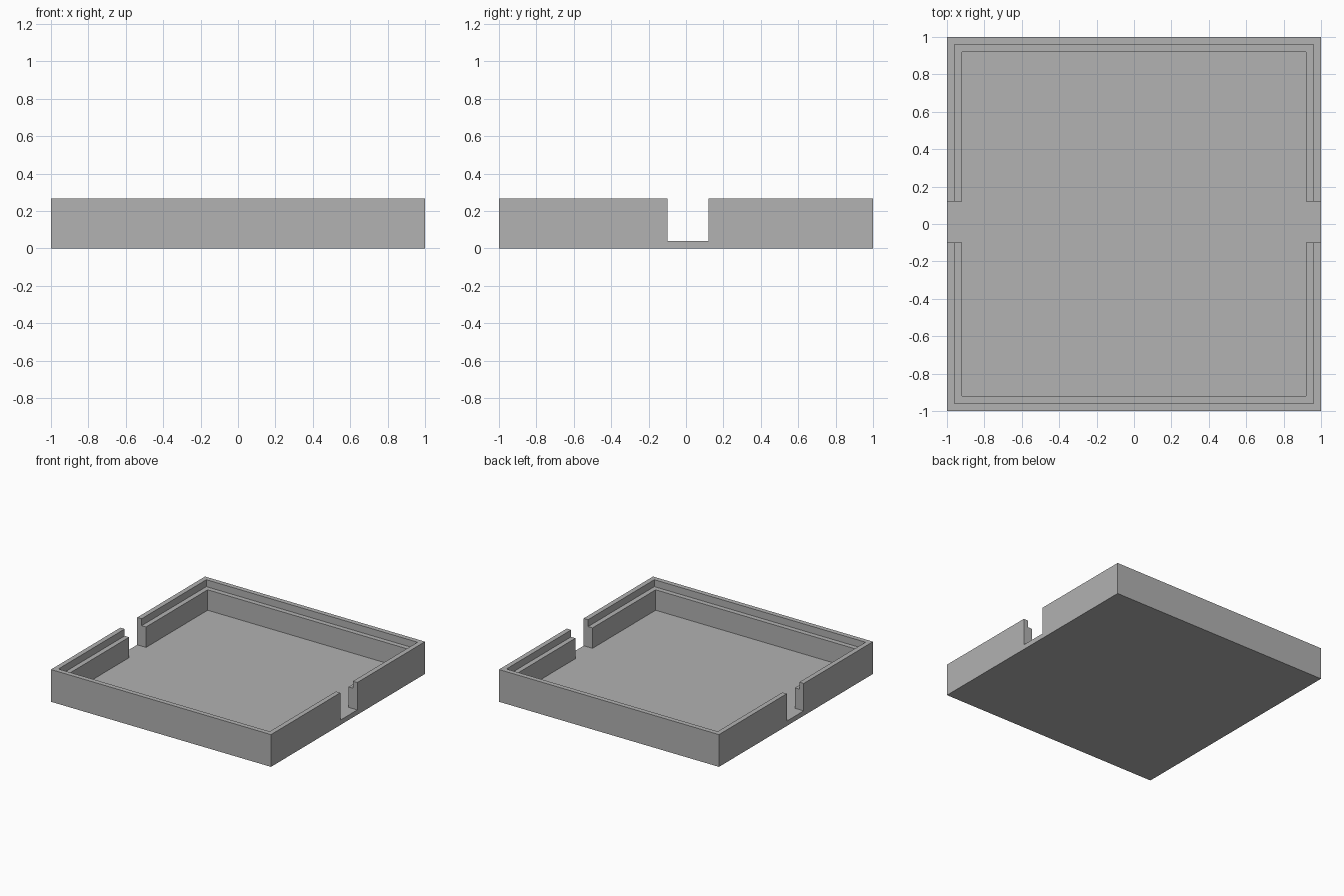
import bpy
import bmesh
import math

cube = bpy.data.objects.get("Cube")
if cube:
    bpy.data.objects.remove(cube, do_unlink=True)

HEIGHT, FLOOR, LEDGE = 0.265, 0.04, 0.208
OUTER, LIP, INNER = 1.0, 0.96, 0.92
NOTCH_FRONT, NOTCH_BACK = -0.10, 0.12

grey = bpy.data.materials.new("plain grey")
grey.use_nodes = True
colour = (0.445, 0.445, 0.445, 1)
grey.diffuse_color = colour
grey.node_tree.nodes["Principled BSDF"].inputs["Base Color"].default_value = colour


def square_rings(name, rings):
    """Closed solid through square rings given as (half width, half depth, y centre, z)."""
    bm = bmesh.new()
    loops = []
    for hx, hy, cy, z in rings:
        loops.append([bm.verts.new((sx * hx, cy + sy * hy, z))
                      for sx, sy in ((-1, -1), (1, -1), (1, 1), (-1, 1))])
    for a, b in zip(loops, loops[1:]):
        for i in range(4):
            j = (i + 1) % 4
            bm.faces.new((a[i], a[j], b[j], b[i]))
    bm.faces.new(loops[0][::-1])
    bm.faces.new(loops[-1])
    bmesh.ops.recalc_face_normals(bm, faces=bm.faces)
    mesh = bpy.data.meshes.new(name)
    bm.to_mesh(mesh)
    bm.free()
    obj = bpy.data.objects.new(name, mesh)
    bpy.context.collection.objects.link(obj)
    mesh.materials.append(grey)
    return obj


# Tray: outer wall, rim, stepped ledge and recessed floor in one profile
profile = [(OUTER, 0), (OUTER, HEIGHT), (LIP, HEIGHT),
           (LIP, LEDGE), (INNER, LEDGE), (INNER, FLOOR)]
tray = square_rings("tray", [(h, h, 0, z) for h, z in profile])

# Slot through both side walls, down to the floor
middle = (NOTCH_FRONT + NOTCH_BACK) / 2
half = (NOTCH_BACK - NOTCH_FRONT) / 2
cutter = square_rings("slot_cutter", [(1.2, half, middle, FLOOR), (1.2, half, middle, 0.5)])
slot = tray.modifiers.new("side slots", "BOOLEAN")
slot.operation = "DIFFERENCE"
slot.solver = "EXACT"
slot.object = cutter
bpy.context.view_layer.objects.active = tray
bpy.ops.object.modifier_apply(modifier=slot.name)
bpy.data.objects.remove(cutter, do_unlink=True)

# Merge the flat faces left by the cut
bm = bmesh.new()
bm.from_mesh(tray.data)
bmesh.ops.remove_doubles(bm, verts=bm.verts, dist=0.0001)
bmesh.ops.dissolve_limit(bm, angle_limit=math.radians(1), verts=bm.verts, edges=bm.edges)
bm.to_mesh(tray.data)
bm.free()
